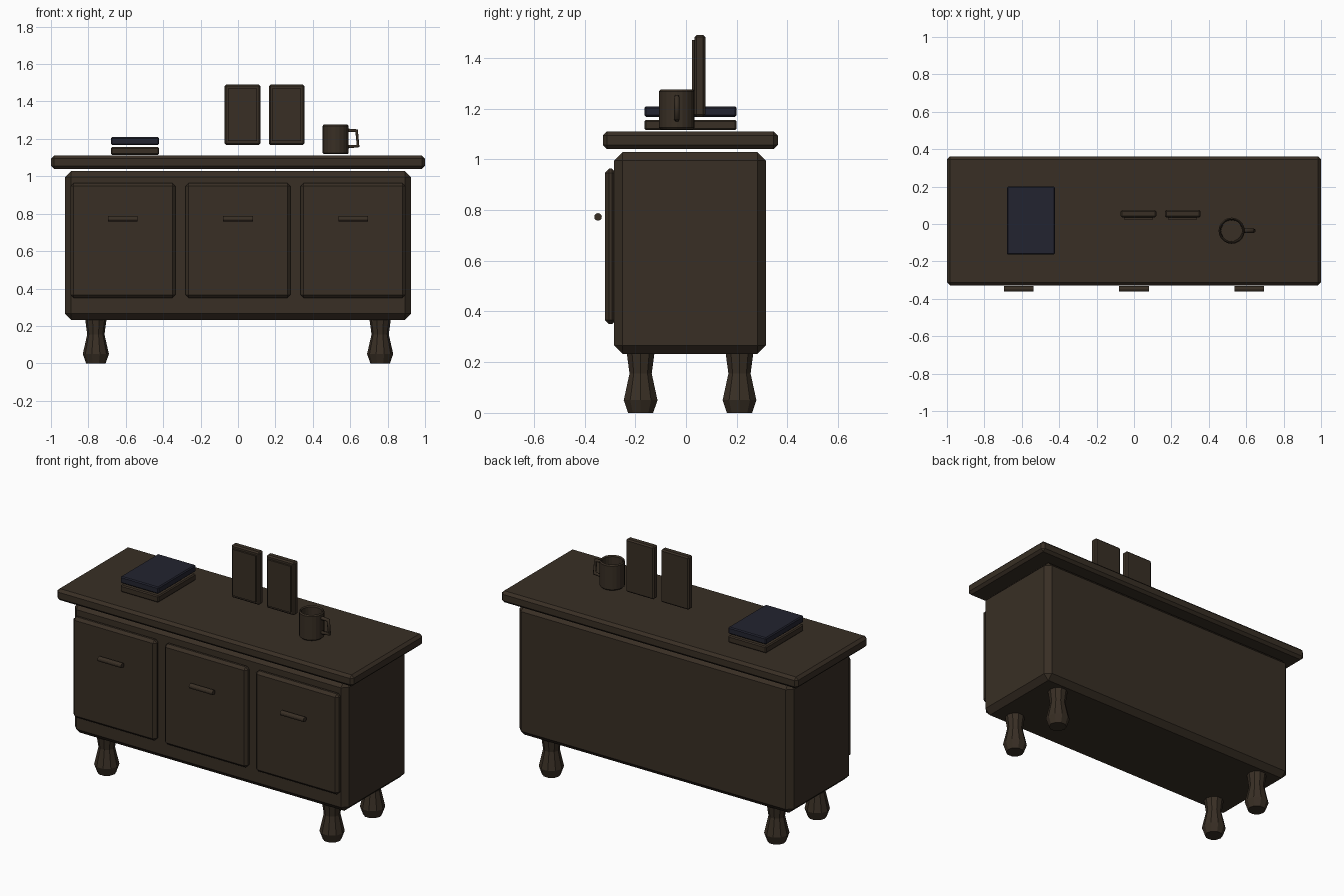
import bpy, bmesh, math
from mathutils import Vector

if "Cube" in bpy.data.objects:
    bpy.data.objects.remove(bpy.data.objects["Cube"])


def material(name, rgb):
    m = bpy.data.materials.new(name)
    m.diffuse_color = (*rgb, 1)
    m.use_nodes = True
    m.node_tree.nodes["Principled BSDF"].inputs["Base Color"].default_value = m.diffuse_color
    return m


BROWN = material("dark brown wood", (0.040, 0.028, 0.018))
BLUE = material("dark blue cover", (0.016, 0.017, 0.029))


def finish(bm, name, mat):
    bmesh.ops.recalc_face_normals(bm, faces=bm.faces)
    me = bpy.data.meshes.new(name)
    bm.to_mesh(me)
    bm.free()
    me.materials.append(mat)
    ob = bpy.data.objects.new(name, me)
    bpy.context.collection.objects.link(ob)
    return ob


def box(name, lo, hi, mat=BROWN, chamfer=0.0):
    """Box between two corners with flat chamfered edges."""
    bm = bmesh.new()
    bmesh.ops.create_cube(bm, size=1)
    for v in bm.verts:
        v.co = Vector([(a + b) / 2 + c * (b - a) for a, b, c in zip(lo, hi, v.co)])
    if chamfer:
        bmesh.ops.bevel(bm, geom=bm.edges[:], offset=chamfer, segments=1,
                        affect='EDGES', profile=0.5)
    return finish(bm, name, mat)


def lathe(name, profile, centre, sides, mat=BROWN):
    """Turned shape: (radius, z) profile spun round z, both ends capped."""
    bm = bmesh.new()
    rings = []
    for r, z in profile:
        rings.append([bm.verts.new((centre[0] + r * math.cos(2 * math.pi * i / sides),
                                    centre[1] + r * math.sin(2 * math.pi * i / sides), z))
                      for i in range(sides)])
    for a, b in zip(rings, rings[1:]):
        for i in range(sides):
            j = (i + 1) % sides
            bm.faces.new((a[i], a[j], b[j], b[i]))
    bm.faces.new(rings[0])
    bm.faces.new(rings[-1])
    return finish(bm, name, mat)


# Cabinet body and overhanging top
box("cabinet_body", (-0.925, -0.283, 0.233), (0.925, 0.315, 1.028), chamfer=0.033)
box("table_top", (-1, -0.328, 1.04), (1, 0.362, 1.11), chamfer=0.016)

# Three doors with bar handles
for label, x in (("left", -0.615), ("middle", 0), ("right", 0.615)):
    box(f"{label}_door", (x - 0.28, -0.32, 0.35), (x + 0.28, -0.275, 0.963), chamfer=0.016)
    handle = lathe(f"{label}_door_handle", [(0.015, -0.079), (0.015, 0.079)], (0, 0), 12)
    handle.rotation_euler = (0, math.pi / 2, 0)
    handle.location = (x, -0.347, 0.773)

# Turned legs
leg_profile = [(0.052, 0), (0.07, 0.05), (0.046, 0.155), (0.058, 0.24)]
for side, x in (("left", -0.76), ("right", 0.76)):
    for end, y in (("front", -0.179), ("back", 0.211)):
        lathe(f"{end}_{side}_leg", leg_profile, (x, y), 10)

# Two stacked books
box("lower_book", (-0.68, -0.164, 1.115), (-0.423, 0.2, 1.156), BROWN, 0.006)
box("upper_book", (-0.68, -0.164, 1.168), (-0.423, 0.2, 1.209), BLUE, 0.006)

# Two picture frames with a raised front panel
for label, x in (("left", 0.024), ("right", 0.26)):
    box(f"{label}_picture_frame", (x - 0.095, 0.034, 1.168), (x + 0.095, 0.076, 1.49), chamfer=0.008)
    box(f"{label}_picture_panel", (x - 0.077, 0.023, 1.188), (x + 0.077, 0.036, 1.47))

# Hollow mug
lathe("mug_body", [(0.063, 1.118), (0.07, 1.125), (0.07, 1.268), (0.064, 1.276),
                   (0.058, 1.268), (0.056, 1.14)], (0.522, -0.036), 20)

# Mug handle, swept along a short path
curve = bpy.data.curves.new("mug_handle", 'CURVE')
curve.dimensions = '3D'
curve.bevel_depth = 0.011
curve.bevel_resolution = 1
curve.use_fill_caps = True
path = [(0.58, 1.246), (0.634, 1.244), (0.642, 1.162), (0.58, 1.158)]
spline = curve.splines.new('POLY')
spline.points.add(len(path) - 1)
for p, (x, z) in zip(spline.points, path):
    p.co = (x, -0.036, z, 1)
curve.materials.append(BROWN)
bpy.context.collection.objects.link(bpy.data.objects.new("mug_handle", curve))
